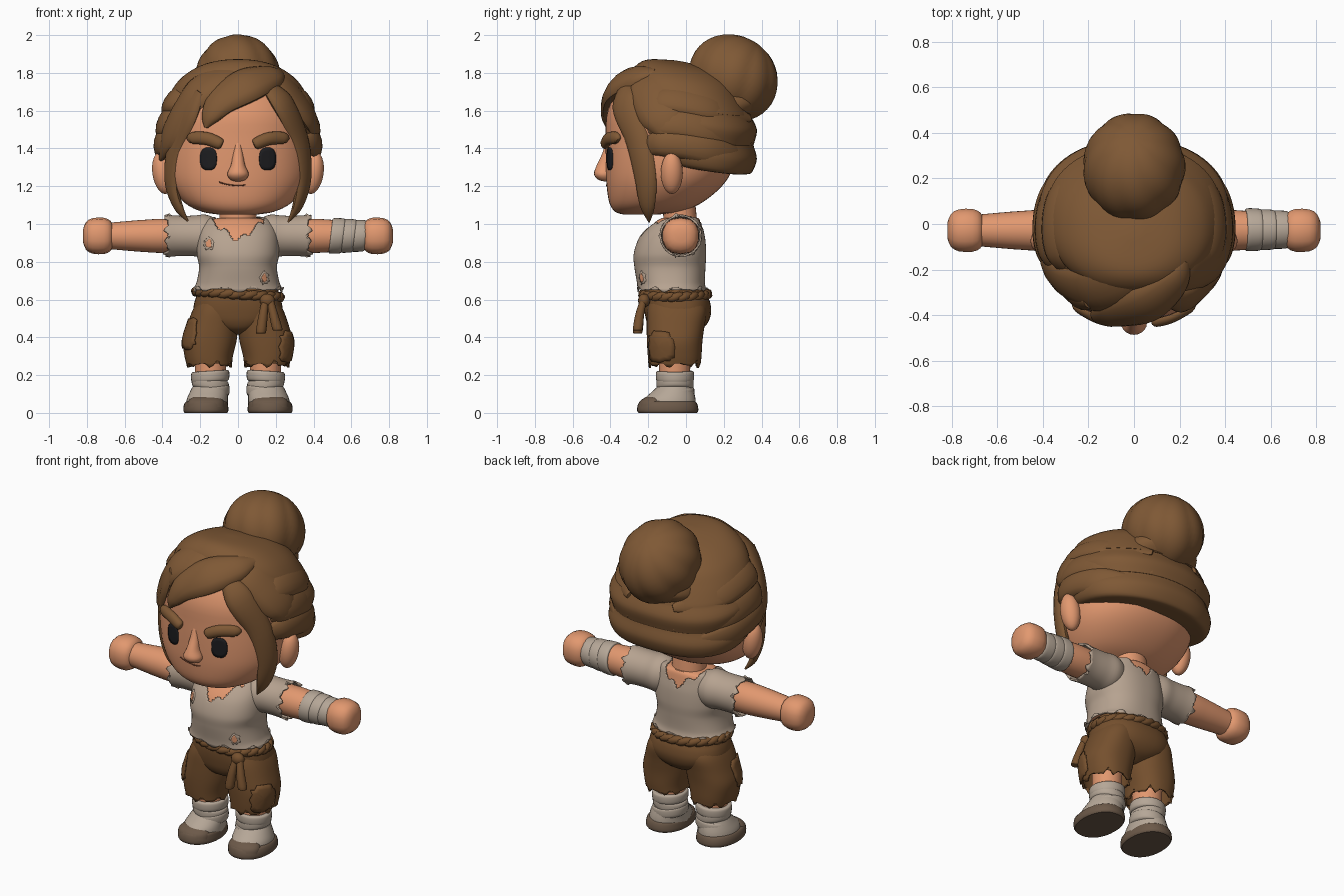
import bpy, bmesh, math, random
from mathutils import Vector, Matrix
from mathutils.bvhtree import BVHTree

if "Cube" in bpy.data.objects:
    bpy.data.objects.remove(bpy.data.objects["Cube"])

random.seed(4)
PI2 = 2 * math.pi


def material(name, r, g, b):
    m = bpy.data.materials.new(name)
    m.diffuse_color = (r, g, b, 1)
    m.use_nodes = True
    m.node_tree.nodes["Principled BSDF"].inputs["Base Color"].default_value = m.diffuse_color
    return m


HAIR = material("hair_brown", .212, .099, .036)
SKIN = material("skin", .76, .315, .16)
SHIRT = material("shirt_beige", .47, .365, .28)
PANTS = material("pants_brown", .178, .08, .027)
WRAP = material("bandage_grey", .465, .385, .31)
SHOE = material("shoe_brown", .15, .10, .066)
BLACK = material("eye_black", .012, .012, .014)
MOUTH = material("mouth_brown", .16, .05, .025)


def finish(name, bm, mat, solid=0):
    bmesh.ops.recalc_face_normals(bm, faces=bm.faces)
    me = bpy.data.meshes.new(name)
    bm.to_mesh(me)
    bm.free()
    me.materials.append(mat)
    ob = bpy.data.objects.new(name, me)
    bpy.context.collection.objects.link(ob)
    if solid:
        mod = ob.modifiers.new("thickness", 'SOLIDIFY')
        mod.thickness, mod.offset = solid, -1
    for o in bpy.context.selected_objects:
        o.select_set(False)
    ob.select_set(True)
    bpy.context.view_layer.objects.active = ob
    bpy.ops.object.shade_smooth_by_angle(angle=math.radians(40))
    return ob


def smooth_rows(rows, sub):
    """Catmull-Rom interpolation of table rows."""
    out, k = [], len(rows)
    for i in range(k - 1):
        a, b, c, d = rows[max(i - 1, 0)], rows[i], rows[i + 1], rows[min(i + 2, k - 1)]
        for j in range(sub):
            t = j / sub
            out.append([.5 * (2 * q + (r - p) * t + (2 * p - 5 * q + 4 * r - s) * t * t
                              + (3 * q - p - 3 * r + s) * t ** 3) for p, q, r, s in zip(a, b, c, d)])
    return out + [list(rows[-1])]


def skin_rings(rings, cap):
    bm = bmesh.new()
    vr = [[bm.verts.new(p) for p in ring] for ring in rings]
    n = len(vr[0])
    for a, b in zip(vr, vr[1:]):
        for j in range(n):
            bm.faces.new((a[j], a[(j + 1) % n], b[(j + 1) % n], b[j]))
    if cap:
        bm.faces.new(vr[0])
        bm.faces.new(vr[-1])
    return bm


def loft(name, rows, mat, n=32, p=2, sub=4, cap=True, warp=None, jag=0, solid=0, cut=None):
    """Rows are z, centre x, centre y, radius x, radius y; jag tears the first ring."""
    rings = []
    for i, (z, cx, cy, rx, ry) in enumerate(smooth_rows(rows, sub)):
        ring = []
        for j in range(n):
            a = PI2 * j / n
            c, s = math.cos(a), math.sin(a)
            tear = jag * (math.sin(9 * a) + .7 * math.sin(14 * a + 1)) if i == 0 else 0
            v = Vector((cx + max(rx, .002) * math.copysign(abs(c) ** (2 / p), c),
                        cy + max(ry, .002) * math.copysign(abs(s) ** (2 / p), s), z + tear))
            ring.append(warp(v) if warp else v)
        rings.append(ring)
    bm = skin_rings(rings, cap)
    if cut:
        bmesh.ops.delete(bm, geom=[f for f in bm.faces if cut(f.calc_center_median())], context='FACES')
    return finish(name, bm, mat, solid)


def strand(name, pts, mat, centre=(0, -.03, 1.4), n=14, sub=6):
    """Flattened lock along x, y, z with half width and half thickness."""
    rows = smooth_rows(pts, sub)
    P = [Vector(r[:3]) for r in rows]
    rings = []
    for i, r in enumerate(rows):
        t = (P[min(i + 1, len(P) - 1)] - P[max(i - 1, 0)]).normalized()
        o = P[i] - Vector(centre)
        o = (o - t * o.dot(t)).normalized()
        s = t.cross(o)
        rings.append([P[i] + s * (r[3] * math.cos(PI2 * j / n)) + o * (r[4] * math.sin(PI2 * j / n))
                      for j in range(n)])
    return finish(name, skin_rings(rings, True), mat)


def ball(name, loc, rad, mat, rot=0, seg=28):
    bm = bmesh.new()
    bmesh.ops.create_uvsphere(bm, u_segments=seg, v_segments=seg // 2, radius=1)
    M = Matrix.Translation(loc) @ Matrix.Rotation(rot, 4, 'Y') @ Matrix.Diagonal((*rad, 1))
    bmesh.ops.transform(bm, matrix=M, verts=bm.verts)
    return finish(name, bm, mat)


def tree_of(ob):
    return BVHTree.FromPolygons([v.co for v in ob.data.vertices], [f.vertices for f in ob.data.polygons])


def plate(name, tree, centre, rx, rz, mat, turn=0, side=1, p=2, rough=0, off=.005):
    """Thin shape pressed onto a surface; turn swings it from the front outwards."""
    c = Vector(centre)
    d = Vector((-side * math.sin(turn), math.cos(turn), 0))
    u = Vector((math.cos(turn), side * math.sin(turn), 0))
    n = 24
    edge = [1 + random.uniform(-rough, rough) for _ in range(n)]
    rings = []
    for k in (.03, .35, .7, 1):
        ring = []
        for j in range(n):
            co, si = math.cos(PI2 * j / n), math.sin(PI2 * j / n)
            q = c + u * (rx * k * edge[j] * math.copysign(abs(co) ** (2 / p), co))
            q.z += rz * k * edge[j] * math.copysign(abs(si) ** (2 / p), si)
            hit = tree.ray_cast(q - d, d)[0]
            ring.append((hit or q) - d * off)
        rings.append(ring)
    bm = skin_rings(rings, False)
    bm.faces.new([v for v in list(bm.verts)[:n]])
    return finish(name, bm, mat, .008)


# Head, ears, neck
head_rows = [(z, 0, (f + b) / 2, rx, (b - f) / 2) for z, rx, f, b in (
    (1.05, .10, -.33, -.15), (1.065, .19, -.375, -.03), (1.11, .28, -.405, .08), (1.2, .355, -.42, .19),
    (1.3, .385, -.425, .25), (1.45, .385, -.425, .28), (1.6, .365, -.415, .28), (1.74, .27, -.33, .22),
    (1.8, .1, -.15, .1))]
head = loft("head", head_rows, SKIN, 48, 2.2)
face = tree_of(head)


def face_y(x, z):
    return face.ray_cast(Vector((x, -2, z)), Vector((0, 1, 0)))[0].y


loft("neck", [(.85, 0, -.03, .11, .1), (1.0, 0, -.03, .10, .09), (1.15, 0, -.04, .095, .085)], SKIN)
for s in (-1, 1):
    ball("ear", (s * .398, -.075, 1.27), (.055, .058, .112), SKIN, s * .15)
    plate("eye", face, (s * .157, 0, 1.345), .044, .06, BLACK, p=2.7)
    strand("eyebrow", [(s * x, face_y(s * x, z) - .01, z, w, t) for x, z, w, t in (
        (.258, 1.44, .018, .012), (.24, 1.455, .032, .022), (.165, 1.452, .034, .026),
        (.1, 1.427, .031, .026), (.084, 1.42, .02, .014))], HAIR)
loft("nose", [(1.225, 0, -.42, .01, .01), (1.235, 0, -.43, .04, .035), (1.265, 0, -.435, .057, .052),
              (1.31, 0, -.43, .038, .043), (1.37, 0, -.42, .026, .025), (1.43, 0, -.42, .012, .005)], SKIN, 20)
strand("mouth", [(x, face_y(x, z), z, .003, .004) for x, z in (
    (-.1, 1.222), (-.06, 1.21), (0, 1.203), (.04, 1.207))], MOUTH, n=8)


# Hair: wrapped rolls round the back of the skull
def slope(v):
    return Vector((v.x, v.y, v.z - .17 * (v.y - .2) + .015 * math.cos(v.x * 6) - .012 * max(0, v.z - 1.3) / .5))


loft("hair_rolls", [(z, 0, cy, rx, ry) for z, cy, rx, ry in (
    (1.27, .06, .33, .26), (1.285, .05, .40, .30), (1.36, .04, .425, .335), (1.43, .04, .40, .318),
    (1.44, .04, .403, .32), (1.52, .035, .42, .34), (1.59, .03, .385, .312), (1.60, .03, .388, .315),
    (1.68, .0, .355, .30), (1.75, -.01, .295, .26), (1.80, -.02, .19, .18), (1.82, -.03, .03, .03))],
    HAIR, 56, 2.2, 5, warp=slope)
ball("hair_crown", (0, -.09, 1.615), (.345, .295, .23), HAIR)
# Side rolls combed from the temple to the back
for s in (-1, 1):
    for z, w, g in ((1.66, .085, -.055), (1.54, .085, -.012), (1.43, .075, .005)):
        strand("side_roll", [(s * (.35 + g), -.2, z - .02, .05, .02), (s * (.385 + g), -.13, z, w * .95, .038),
                             (s * (.402 + g), -.01, z - .01, w, .04), (s * (.378 + g), .13, z - .04, w, .035),
                             (s * (.29 + g), .25, z - .075, w * .8, .025), (s * .15, .34, z - .1, .02, .008)], HAIR)


# Bun with soft lengthwise ridges
def bun_shape(v):
    a = math.atan2(v.y, v.x) + v.z * 1.5
    k = .97 + .04 * abs(math.cos(4.5 * a))
    v = Matrix.Rotation(math.radians(-35), 3, 'X') @ Vector((v.x * k, v.y * k, v.z))
    return v + Vector((0, .25, 1.774))


loft("hair_bun", [(-.222 * math.cos(t * math.pi / 10), 0, 0, .225 * math.sin(t * math.pi / 10),
                   .245 * math.sin(t * math.pi / 10)) for t in range(11)], HAIR, 72, 2, 2, warp=bun_shape)
loft("bun_base", [(1.58, 0, .2, .22, .15), (1.64, 0, .22, .222, .185), (1.72, 0, .22, .18, .17)], HAIR)

# Fringe, side locks and crown sweeps
strand("fringe", [(.22, -.16, 1.80, .03, .02), (.17, -.25, 1.78, .08, .045), (.05, -.345, 1.735, .11, .055),
                  (-.08, -.39, 1.655, .09, .045), (-.145, -.41, 1.57, .055, .032), (-.17, -.415, 1.51, .01, .01)], HAIR)
strand("left_sweep", [(.14, -.06, 1.81, .05, .02), (-.02, -.22, 1.795, .11, .045), (-.18, -.28, 1.715, .12, .055),
                      (-.28, -.26, 1.60, .10, .05), (-.355, -.2, 1.45, .09, .045), (-.41, -.12, 1.34, .01, .01)], HAIR)
strand("right_sweep", [(.08, -.08, 1.81, .05, .02), (.2, -.19, 1.765, .11, .04), (.3, -.17, 1.66, .12, .05),
                       (.375, -.11, 1.55, .11, .045), (.41, -.07, 1.42, .02, .015)], HAIR)
strand("left_side_lock", [(-.2, -.345, 1.70, .03, .02), (-.26, -.32, 1.58, .07, .03), (-.33, -.245, 1.4, .068, .033),
                          (-.352, -.21, 1.22, .055, .028), (-.315, -.205, 1.09, .036, .022),
                          (-.265, -.195, 1.015, .004, .005)], HAIR)
strand("right_side_lock", [(.13, -.31, 1.755, .03, .02), (.235, -.325, 1.64, .08, .035), (.32, -.255, 1.45, .075, .037),
                           (.347, -.215, 1.25, .065, .032), (.317, -.205, 1.1, .044, .024),
                           (.265, -.195, 1.01, .004, .005)], HAIR)

# Torn shirt with ragged neckline over a skin chest
shirt_rows = [(.655, 0, -.075, .237, .182), (.69, 0, -.08, .22, .18), (.77, 0, -.085, .206, .188),
              (.84, 0, -.085, .218, .192), (.92, 0, -.075, .215, .177), (.98, 0, -.06, .2, .15),
              (1.025, 0, -.04, .165, .12), (1.04, 0, -.03, .11, .10)]


def neckline(c):
    low = .912 if c.y < -.04 else .945
    return abs(c.x) < .14 and c.z > low + .75 * abs(c.x) + .016 * math.sin(c.x * 75)


shirt = loft("shirt", shirt_rows, SHIRT, 144, 2.3, 10, cap=False, jag=.01, solid=.006, cut=neckline)
loft("chest", [(z - .008, x, y, a * .95, b * .95) for z, x, y, a, b in shirt_rows[2:]], SKIN, 40, 2.3)
weave = tree_of(shirt)
for x, z, r in ((-.155, .895, .015), (.14, .715, .014)):
    plate("tear_rim", weave, (x, 0, z), r + .012, r + .018, SHIRT, rough=.2, off=.004)
    plate("shirt_tear", weave, (x, 0, z), r, r + .006, SKIN, rough=.25, off=.007)

# Arms, sleeves, hands
for s in (-1, 1):
    def along(v, s=s):
        return Vector((s * v.z, v.y, v.x))

    def limb(name, rows, mat, **k):
        return loft(name, [(x, .937, -.028, r, r) for x, r in rows], mat, warp=along, **k)
    limb("sleeve", [(.375, .112), (.32, .107), (.24, .107), (.17, .112), (.1, .085)], SHIRT, n=48, jag=.013,
         solid=.01, cap=False)
    limb("arm", [(.15, .08), (.38, .09), (.5, .085), (.6, .077), (.7, .068)], SKIN)
    limb("hand", [(.663, .055), (.675, .08), (.71, .096), (.77, .094), (.805, .073), (.82, .035)], SKIN, n=14, p=2.4, sub=2)
for i in range(3):
    x, r = .49 + i * .06, .094 - i * .005
    loft("arm_bandage", [(x, .937, -.025, r - .008, r - .008), (x + .008, .937, -.025, r, r),
                         (x + .06, .937, -.025, r - .002, r - .002), (x + .07, .937, -.025, r - .012, r - .012)], WRAP,
         warp=lambda v: Vector((v.z + (v.x - .937) * .12, v.y, v.x)))

# Trousers
loft("hips", [(.415, 0, -.05, .02, .07), (.44, 0, -.05, .11, .13), (.48, 0, -.045, .2, .162), (.53, 0, -.043, .235, .176),
              (.58, 0, -.048, .232, .177), (.62, 0, -.055, .22, .17), (.66, 0, -.06, .212, .165)], PANTS, 40, 2.4)
for s in (-1, 1):
    leg = loft("trouser_leg", [(.255, s * .152, -.06, .12, .137), (.3, s * .155, -.06, .128, .142),
                               (.38, s * .15, -.06, .142, .147), (.46, s * .135, -.055, .135, .153),
                               (.54, s * .12, -.048, .122, .158), (.6, s * .11, -.052, .1, .14)],
               PANTS, 48, 2.3, jag=.011, solid=.012, cap=False)
    plate("knee_patch", tree_of(leg), (s * .2, -.09, .42 if s < 0 else .35), .075, .08, PANTS,
          turn=.95, side=s, p=3.5, rough=.1, off=.009)
    # Shin, bandages, shoe
    loft("shin", [(.15, s * .145, -.06, .08, .08), (.32, s * .145, -.06, .085, .085)], SKIN)
    for i, (z, r) in enumerate(((.09, .101), (.135, .097), (.175, .1))):
        tilt = (-.12, .16, -.06)[i] * s
        loft("leg_bandage", [(z - .012, s * .147, -.058, r - .012, r - .012), (z, s * .147, -.058, r, r),
                             (z + .04, s * .147, -.058, r, r), (z + .047, s * .147, -.058, r - .014, r - .014)],
             WRAP, warp=lambda v, t=tilt, c=s * .147: Vector((v.x, v.y, v.z + (v.x - c) * t)))
    loft("foot_bandage", [(.04, s * .165, -.09, .112, .142), (.075, s * .162, -.085, .108, .135),
                          (.11, s * .155, -.07, .1, .112), (.14, s * .15, -.06, .09, .09)], WRAP)
    loft("shoe", [(0, s * .17, -.097, .113, .155), (.012, s * .17, -.097, .119, .162), (.035, s * .17, -.097, .118, .16),
                  (.055, s * .168, -.097, .112, .152), (.062, s * .168, -.097, .1, .14)], SHOE, 32, 2.2)
    loft("shoe_toe", [(.03, s * .17, -.18, .1, .075), (.06, s * .17, -.175, .095, .07),
                      (.082, s * .17, -.165, .07, .05), (.09, s * .17, -.16, .02, .02)], SHOE)

# Twisted rope belt
for k in range(2):
    cu = bpy.data.curves.new("rope_belt", 'CURVE')
    cu.dimensions, cu.bevel_depth, cu.bevel_resolution = '3D', .023, 1
    sp = cu.splines.new('POLY')
    N = 200
    sp.points.add(N - 1)
    for i, pt in enumerate(sp.points):
        a = PI2 * i / N
        h = 12 * a + k * math.pi
        o = .005 * math.cos(h)
        pt.co = ((.222 + o) * math.cos(a), -.057 + (.17 + o) * math.sin(a),
                 .628 + .006 * math.sin(h) - .015 * math.cos(a), 1)
    sp.use_cyclic_u = True
    cu.materials.append(PANTS)
    bpy.context.collection.objects.link(bpy.data.objects.new("rope_belt", cu))
ball("rope_knot", (.155, -.222, .595), (.04, .032, .036), PANTS, seg=16)
for x0, x1, z1 in ((.145, .122, .42), (.17, .208, .435)):
    loft("rope_tail", [(z1, x1, -.255, .015, .014), (z1 + .01, x1, -.255, .027, .026),
                       (.52, (x0 + x1) / 2, -.245, .024, .024), (.6, x0, -.225, .018, .018)], PANTS, 14)
